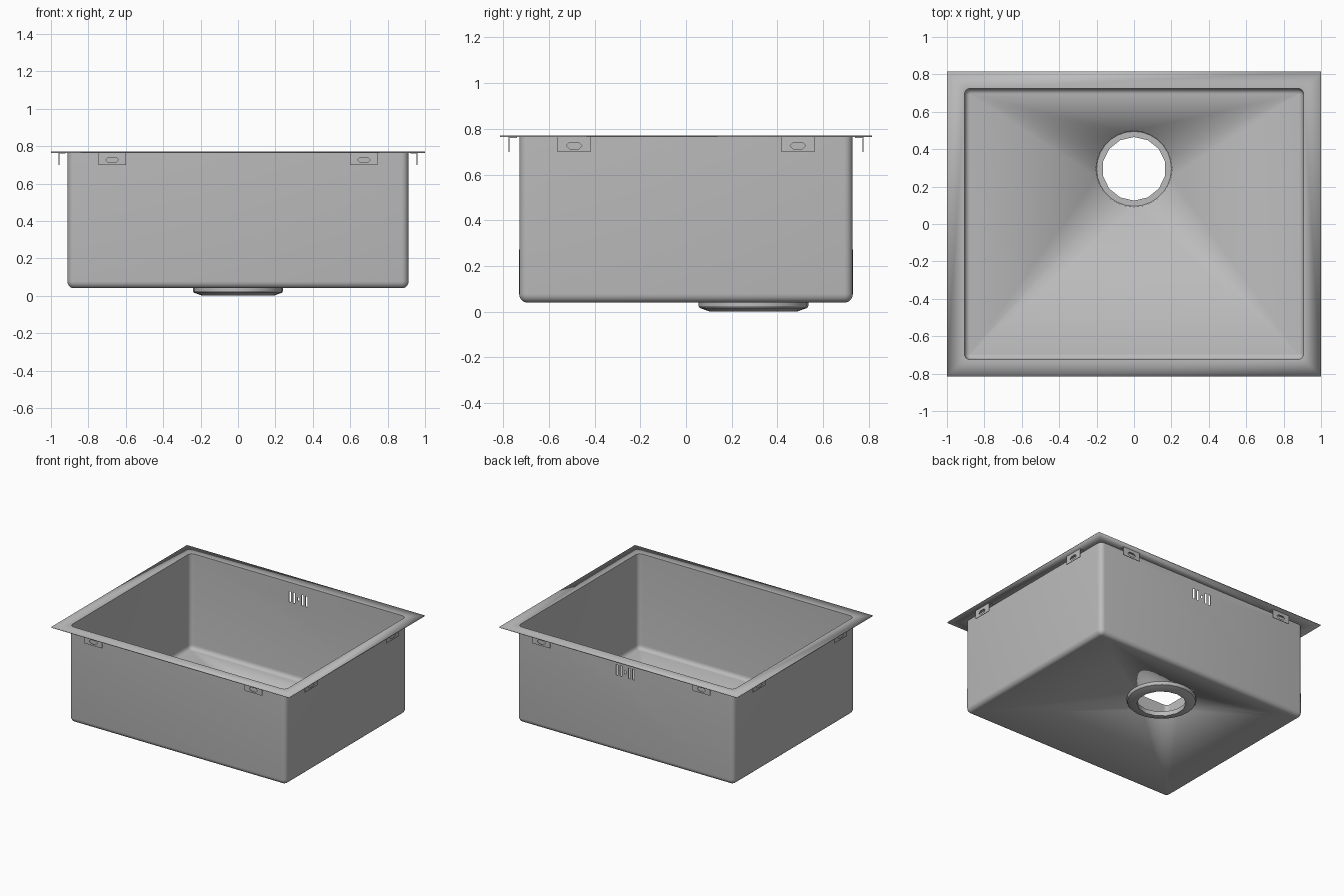
import bpy, bmesh
from math import sin, cos, pi, radians
from mathutils import Matrix, Vector

cube = bpy.data.objects.get("Cube")
if cube:
    bpy.data.objects.remove(cube, do_unlink=True)

steel = bpy.data.materials.new("brushed_steel")
steel.use_nodes = True
GREY = (0.5, 0.5, 0.5, 1)
steel.diffuse_color = GREY
steel.node_tree.nodes["Principled BSDF"].inputs["Base Color"].default_value = GREY

RIM_Z, FLOOR_Z = 0.767, 0.043
HALF_X, HALF_Y = 0.909, 0.727
RIM_X, RIM_Y = 1.0, 0.815
RADIUS, STEPS = 0.035, 5
DRAIN = Vector((0, 0.295, 0))
SHEET = 0.006


def ring(bm, points):
    """Closed loop of vertices joined by edges."""
    verts = [bm.verts.new(p) for p in points]
    edges = [bm.edges.new((a, b)) for a, b in zip(verts, verts[1:] + verts[:1])]
    return verts, edges


def skin(bm, a, b):
    n = len(a)
    for i in range(n):
        j = (i + 1) % n
        bm.faces.new((a[i], a[j], b[j], b[i]))


def rounded_rect(hx, hy, r, z):
    pts = []
    for k, (sx, sy) in enumerate(((1, 1), (-1, 1), (-1, -1), (1, -1))):
        for i in range(STEPS + 1):
            t = (k + i / STEPS) * pi / 2
            pts.append((sx * (hx - r) + r * cos(t), sy * (hy - r) + r * sin(t), z))
    return pts


def circle(r, z, n=28, faceted=False):
    """Circle around the drain; faceted gives half as many visible sides."""
    pts = []
    for i in range(n):
        t = pi / 2 + 2 * pi * i / n
        rr = r * cos(2 * pi / n) if faceted and i % 2 else r
        pts.append(DRAIN + Vector((rr * cos(t), rr * sin(t), z)))
    return pts


def finish(bm, name, smooth=True):
    bmesh.ops.recalc_face_normals(bm, faces=bm.faces)
    mesh = bpy.data.meshes.new(name)
    bm.to_mesh(mesh)
    bm.free()
    mesh.materials.append(steel)
    obj = bpy.data.objects.new(name, mesh)
    bpy.context.collection.objects.link(obj)
    activate(obj)
    if smooth:
        bpy.ops.object.shade_smooth_by_angle(angle=radians(30))
    return obj


def activate(obj):
    bpy.ops.object.select_all(action='DESELECT')
    obj.select_set(True)
    bpy.context.view_layer.objects.active = obj


def thicken(obj, amount):
    mod = obj.modifiers.new("thickness", 'SOLIDIFY')
    mod.thickness = amount
    mod.offset = 0
    activate(obj)
    bpy.ops.object.modifier_apply(modifier=mod.name)


# Bowl: flat rim, straight walls, rounded foot and pierced floor
bm = bmesh.new()
_, outer = ring(bm, [(RIM_X, RIM_Y, RIM_Z), (-RIM_X, RIM_Y, RIM_Z),
                     (-RIM_X, -RIM_Y, RIM_Z), (RIM_X, -RIM_Y, RIM_Z)])
prev, opening = ring(bm, rounded_rect(HALF_X, HALF_Y, RADIUS, RIM_Z))
bmesh.ops.triangle_fill(bm, edges=outer + opening, use_beauty=True)
for i in range(STEPS + 1):
    t = i / STEPS * pi / 2
    inset = 0.9 * RADIUS * (1 - cos(t))
    loop, foot = ring(bm, rounded_rect(HALF_X - inset, HALF_Y - inset, RADIUS - inset,
                                       FLOOR_Z + RADIUS * (1 - sin(t))))
    skin(bm, prev, loop)
    prev = loop
_, hole = ring(bm, circle(0.205, FLOOR_Z))
bmesh.ops.triangle_fill(bm, edges=foot + hole, use_beauty=True)
bowl = finish(bm, "sink_bowl")
thicken(bowl, SHEET)

# Overflow: two pairs of slots around a short one, cut through the back wall
bm = bmesh.new()
for x, height in ((-0.07, 0.08), (-0.036, 0.08), (0, 0.025), (0.036, 0.08), (0.07, 0.08)):
    place = Matrix.Translation((x, HALF_Y, 0.66)) @ Matrix.Diagonal((0.016, 0.1, height, 1))
    bmesh.ops.create_cube(bm, size=1, matrix=place)
cutter = finish(bm, "overflow_cutter", smooth=False)
cutter.hide_render = True
cut = bowl.modifiers.new("overflow", 'BOOLEAN')
cut.operation = 'DIFFERENCE'
cut.solver = 'EXACT'
cut.object = cutter
activate(bowl)
bpy.ops.object.modifier_apply(modifier=cut.name)
bpy.data.objects.remove(cutter, do_unlink=True)

# Drain collar: shallow seat, faceted throat and chamfered underside
bm = bmesh.new()
profile = [(0.207, FLOOR_Z, False), (0.2, 0.034, False), (0.17, 0.034, True), (0.17, 0, True),
           (0.19, 0, False), (0.235, 0.016, False), (0.24, 0.024, False), (0.24, FLOOR_Z, False)]
loops = [ring(bm, circle(r, z, faceted=f))[0] for r, z, f in profile]
for a, b in zip(loops, loops[1:] + loops[:1]):
    skin(bm, a, b)
finish(bm, "drain_collar")


# Mounting brackets: slotted plate with a flange turned in towards the bowl
def bracket(name, x, y, angle):
    bm = bmesh.new()
    w, top, low = 0.073, 0.762, 0.699
    plate, edges = ring(bm, [(-w, 0, low), (w, 0, low), (w, 0, top), (-w, 0, top)])
    _, slot = ring(bm, [(sx, 0, 0.726 + dz) for sx, dz in
                        ((-0.034, 0), (-0.02, -0.014), (0.02, -0.014),
                         (0.034, 0), (0.02, 0.014), (-0.02, 0.014))])
    bmesh.ops.triangle_fill(bm, edges=edges + slot, use_beauty=True,
                            normal=Vector((0, -1, 0)))
    inner = [bm.verts.new((s * w, 0.035, top)) for s in (1, -1)]
    bm.faces.new((plate[3], plate[2], inner[0], inner[1]))
    bm.transform(Matrix.Translation((x, y, 0)) @ Matrix.Rotation(angle, 4, 'Z'))
    thicken(finish(bm, name, smooth=False), 0.004)


for s, side in ((-1, "right"), (1, "left")):
    bracket("front_bracket_" + side, s * 0.673, -0.775, 0)
    bracket("back_bracket_" + side, s * 0.673, 0.775, pi)
    for t, end in ((-1, "front"), (1, "back")):
        bracket(side + "_bracket_" + end, s * 0.957, t * 0.49, s * pi / 2)
